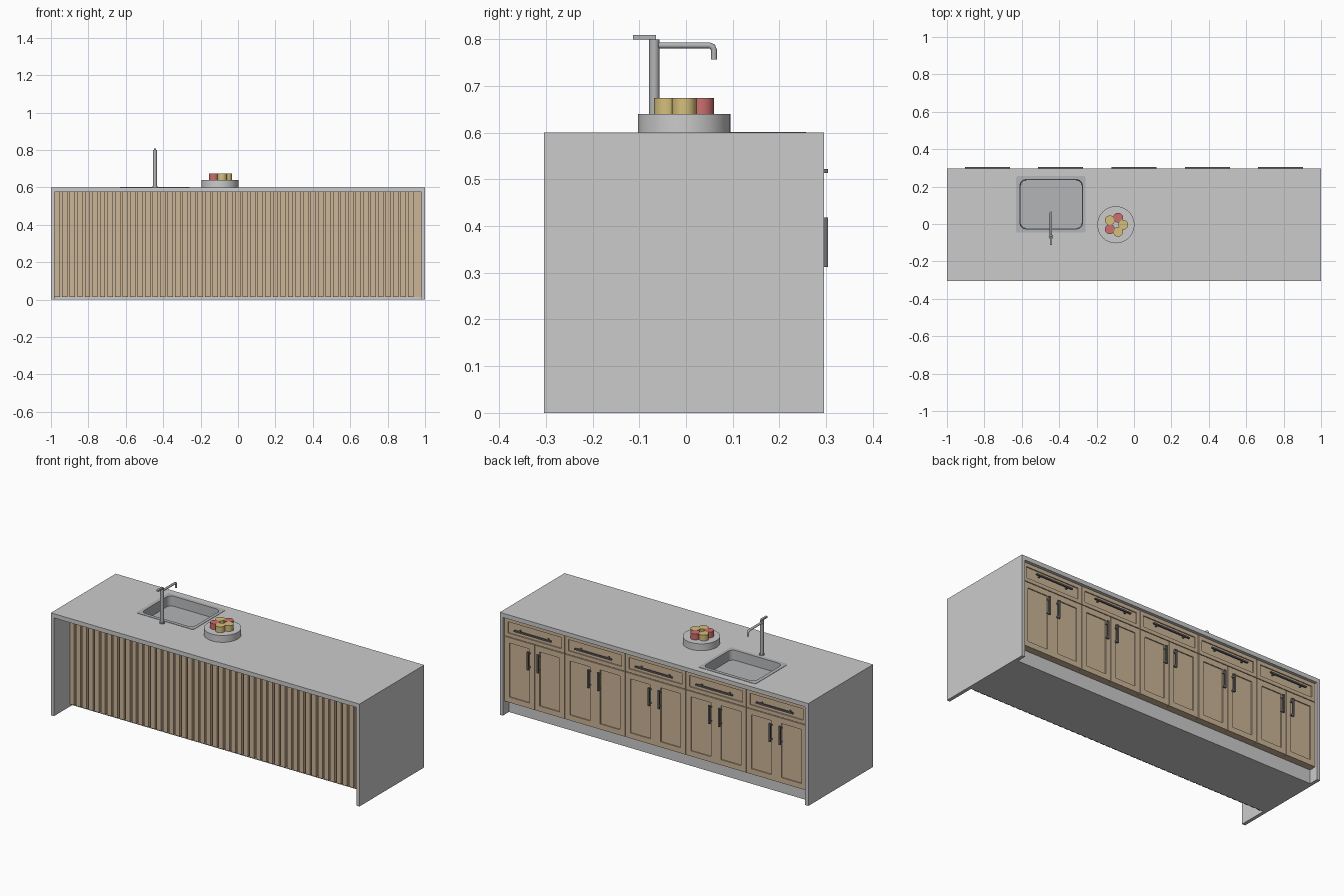
import bpy, bmesh, math

if "Cube" in bpy.data.objects:
    bpy.data.objects.remove(bpy.data.objects["Cube"])

YC = -0.004          # worktop centre, so that handles complete the depth
FRONT, BACK = YC - 0.3, YC + 0.3


def material(name, rgb):
    m = bpy.data.materials.new(name)
    m.diffuse_color = (*rgb, 1)
    m.use_nodes = True
    m.node_tree.nodes["Principled BSDF"].inputs["Base Color"].default_value = m.diffuse_color
    return m


WOOD = material("wood", (0.60, 0.46, 0.31))
STEEL = material("steel", (0.45, 0.46, 0.47))
DARK = material("dark_metal", (0.16, 0.16, 0.17))
RED = material("red_fruit", (0.60, 0.16, 0.15))
YELLOW = material("yellow_fruit", (0.66, 0.52, 0.20))


def finish(name, bm, mat=None, smooth=False):
    bmesh.ops.recalc_face_normals(bm, faces=bm.faces)
    me = bpy.data.meshes.new(name)
    bm.to_mesh(me)
    bm.free()
    ob = bpy.data.objects.new(name, me)
    bpy.context.collection.objects.link(ob)
    if mat:
        me.materials.append(mat)
    if smooth:
        bpy.context.view_layer.objects.active = ob
        bpy.ops.object.select_all(action='DESELECT')
        ob.select_set(True)
        bpy.ops.object.shade_smooth_by_angle(angle=math.radians(35))
    return ob


def add_box(bm, x, y, z):
    vs = bmesh.ops.create_cube(bm, size=1)["verts"]
    for v in vs:
        v.co = [lo + (c + 0.5) * (hi - lo) for c, (lo, hi) in zip(v.co, (x, y, z))]
    return list({f for v in vs for f in v.link_faces})


def box(name, x, y, z, mat=None):
    bm = bmesh.new()
    add_box(bm, x, y, z)
    return finish(name, bm, mat)


def cylinder(name, x, y, z, r, mat=None, sides=32):
    bm = bmesh.new()
    vs = bmesh.ops.create_cone(bm, cap_ends=True, segments=sides, radius1=r,
                               radius2=r, depth=z[1] - z[0])["verts"]
    bmesh.ops.translate(bm, verts=vs, vec=(x, y, (z[0] + z[1]) / 2))
    return finish(name, bm, mat, True)


def rounded_loop(bm, x, y, z, r, n=6):
    pts = []
    corners = ((x[1] - r, y[1] - r), (x[0] + r, y[1] - r),
               (x[0] + r, y[0] + r), (x[1] - r, y[0] + r))
    for k, (cx, cy) in enumerate(corners):
        for i in range(n + 1):
            a = math.pi / 2 * (k + i / n)
            pts.append(bm.verts.new((cx + r * math.cos(a), cy + r * math.sin(a), z)))
    return pts


def loft(bm, loops):
    for a, b in zip(loops, loops[1:]):
        for i in range(len(a)):
            j = (i + 1) % len(a)
            bm.faces.new((a[i], a[j], b[j], b[i]))


# Waterfall worktop: U profile extruded front to back
bm = bmesh.new()
prof = [(-1, 0), (-1, .6), (1, .6), (1, 0), (.98, 0), (.98, .575), (-.98, .575), (-.98, 0)]
face = bm.faces.new([bm.verts.new((x, FRONT, z)) for x, z in prof])
ext = bmesh.ops.extrude_face_region(bm, geom=[face])["geom"]
bmesh.ops.translate(bm, verts=[v for v in ext if isinstance(v, bmesh.types.BMVert)],
                    vec=(0, BACK - FRONT, 0))
worktop = finish("waterfall_worktop", bm)

# Sink opening in the worktop
SX, SY = (-0.61, -0.275), (-0.027, 0.238)
bm = bmesh.new()
lo, hi = (rounded_loop(bm, SX, SY, z, 0.03) for z in (0.5, 0.7))
loft(bm, [lo, hi])
bm.faces.new(lo)
bm.faces.new(hi)
cutter = finish("sink_cutter", bm)
cutter.hide_render = True
cutter.hide_set(True)
mod = worktop.modifiers.new("sink_hole", 'BOOLEAN')
mod.operation, mod.object, mod.solver = 'DIFFERENCE', cutter, 'EXACT'

# Sink: thin rim, walls and floor
bm = bmesh.new()
RX, RY = (-0.63, -0.258), (-0.046, 0.257)
inset = lambda p, d: (p[0] + d, p[1] - d)
loops = [rounded_loop(bm, RX, RY, 0.6, 0.012), rounded_loop(bm, RX, RY, 0.602, 0.012),
         rounded_loop(bm, inset(SX, .001), inset(SY, .001), 0.602, 0.03),
         rounded_loop(bm, inset(SX, .004), inset(SY, .004), 0.545, 0.028)]
loft(bm, loops)
bm.faces.new(loops[-1])
finish("sink_basin", bm, STEEL, True)

# Faucet: post, bent spout and lever
FX, FY = -0.444, -0.068
cylinder("faucet_post", FX, FY, (0.6, 0.80), 0.011, STEEL)
cylinder("faucet_collar", FX, FY, (0.6, 0.606), 0.015, STEEL)
cu = bpy.data.curves.new("faucet_spout", 'CURVE')
cu.dimensions, cu.bevel_depth, cu.use_fill_caps = '3D', 0.0065, True
path = [(FY, .787), (.050, .787), (.057, .784), (.060, .777), (.060, .757)]
sp = cu.splines.new('POLY')
sp.points.add(len(path) - 1)
for p, (y, z) in zip(sp.points, path):
    p.co = (FX, y, z, 1)
cu.materials.append(STEEL)
bpy.context.collection.objects.link(bpy.data.objects.new("faucet_spout", cu))
box("faucet_lever", (FX - .006, FX + .006), (-0.113, -0.064), (0.80, 0.809), STEEL)

# Fruit stand with five fruits
cylinder("round_stand", -0.097, YC, (0.6, 0.64), 0.099, None, 64)
for i in range(5):
    a = math.radians(72 * i)
    cylinder(f"fruit_{i + 1}", -0.097 + .04 * math.cos(a), YC + .04 * math.sin(a),
             (0.64, 0.674), 0.026, RED if i in (1, 3) else YELLOW)

# Cabinet body: slatted front board, face backing and recessed plinth
box("slat_board", (-.98, .98), (-0.14, -0.115), (0.015, 0.575), WOOD)
box("face_backing", (-.98, .98), (0.25, 0.262), (0.08, 0.575), WOOD)
box("cabinet_floor", (-.98, .98), (-0.115, 0.25), (0.08, 0.09), WOOD)
box("plinth", (-.98, .98), (-0.135, 0.24), (0, 0.08))
bm = bmesh.new()
for i in range(48):
    x = -0.98 + i * 0.0402
    add_box(bm, (x, x + 0.029), (-0.158, -0.139), (0.015, 0.575))
finish("vertical_slats", bm, WOOD)


# Panelled door or drawer front: inset face pushed in
def panel_front(name, x, z, frame):
    bm = bmesh.new()
    faces = add_box(bm, x, (0.262, 0.282), z)
    f = max(faces, key=lambda f: f.calc_center_median().y)
    bmesh.ops.inset_region(bm, faces=[f], thickness=frame)
    ext = bmesh.ops.extrude_discrete_faces(bm, faces=[f])["faces"][0]
    # close the step between frame and sunken panel
    bmesh.ops.translate(bm, verts=list(ext.verts), vec=(0, -0.006, 0))
    bmesh.ops.remove_doubles(bm, verts=bm.verts, dist=1e-5)
    finish(name, bm, WOOD)


# Bar handle: bar plus two posts
def handle(name, x, z, along_x):
    bm = bmesh.new()
    add_box(bm, x, (0.295, 0.304), z)
    for t in (0.12, 0.88):
        if along_x:
            c = x[0] + t * (x[1] - x[0])
            add_box(bm, (c - .004, c + .004), (0.28, 0.296), z)
        else:
            c = z[0] + t * (z[1] - z[0])
            add_box(bm, x, (0.28, 0.296), (c - .004, c + .004))
    finish(name, bm, DARK)


W, G = 0.392, 0.002
for i in range(5):
    c = (i - 2) * W
    panel_front(f"drawer_front_{i + 1}", (c - W / 2 + G, c + W / 2 - G), (0.464, 0.572), 0.03)
    handle(f"drawer_handle_{i + 1}", (c - .12, c + .12), (0.514, 0.522), True)
    for side, s in (("a", -1), ("b", 1)):
        xs = sorted((c + s * G / 2, c + s * (W / 2 - G)))
        panel_front(f"door_{i + 1}{side}", xs, (0.08, 0.46), 0.045)
        hx = c + s * 0.032
        handle(f"door_handle_{i + 1}{side}", (hx - .005, hx + .005), (0.312, 0.418), False)
